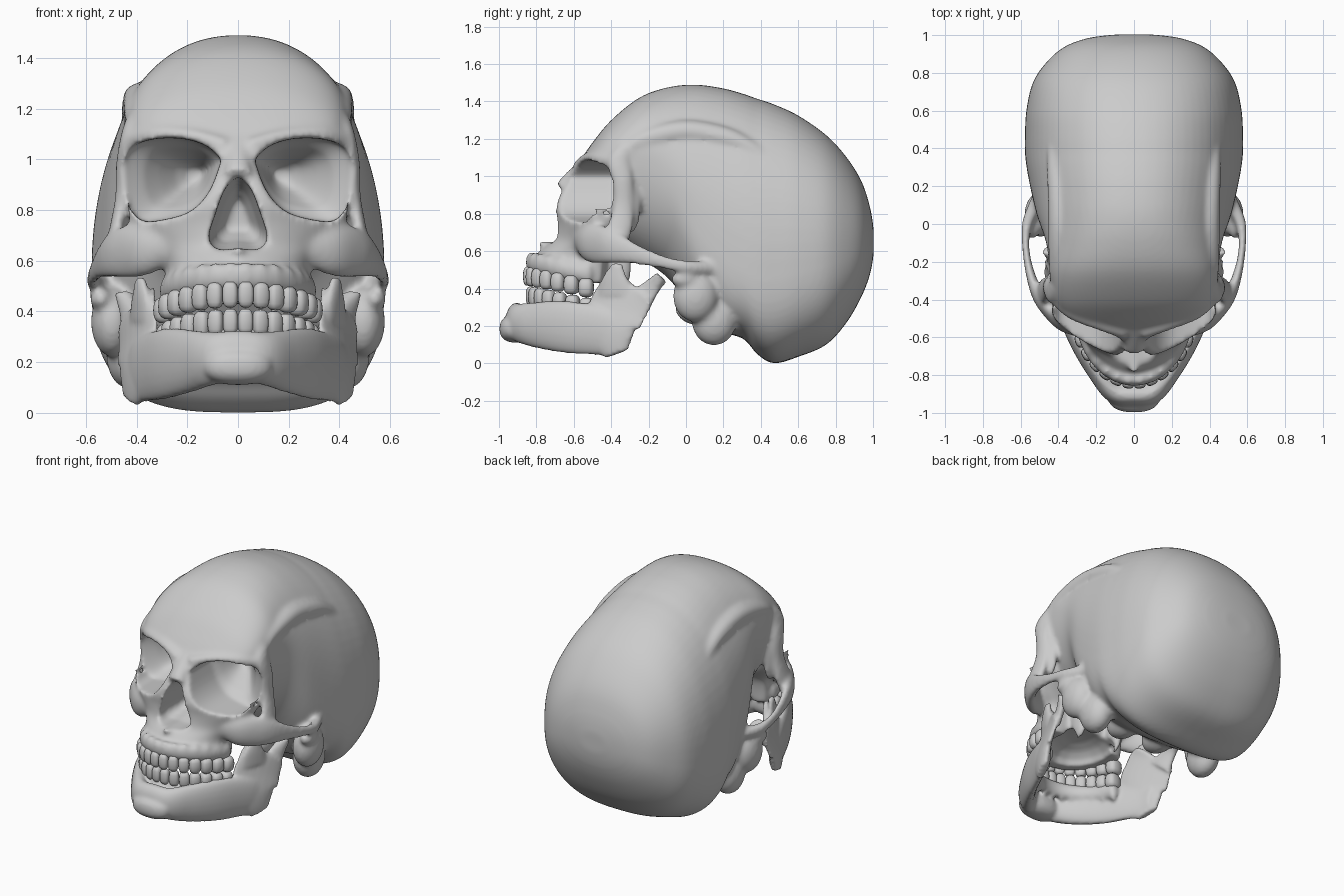
import bpy, bmesh, math
from mathutils import Vector, Matrix

if "Cube" in bpy.data.objects:
    bpy.data.objects.remove(bpy.data.objects["Cube"])

bone = bpy.data.materials.new("bone_grey")
bone.use_nodes = True
bone.diffuse_color = (0.6, 0.6, 0.6, 1)
bone.node_tree.nodes["Principled BSDF"].inputs["Base Color"].default_value = (0.6, 0.6, 0.6, 1)


def spow(v, e):
    return math.copysign(abs(v) ** e, v)


def spline(pts, n=5):
    """Catmull-Rom interpolation of tuples of any length."""
    out = []
    for i in range(len(pts) - 1):
        quad = (pts[max(i - 1, 0)], pts[i], pts[i + 1], pts[min(i + 2, len(pts) - 1)])
        for k in range(n):
            t = k / n
            out.append(tuple(0.5 * (2 * b + (c - a) * t + (2 * a - 5 * b + 4 * c - d) * t * t
                                    + (3 * b - a - 3 * c + d) * t ** 3) for a, b, c, d in zip(*quad)))
    return out + [tuple(pts[-1])]


def loft(bm, rings):
    vs = [[bm.verts.new(p) for p in r] for r in rings]
    n = len(vs[0])
    for a, b in zip(vs, vs[1:]):
        for i in range(n):
            bm.faces.new((a[i], a[(i + 1) % n], b[(i + 1) % n], b[i]))
    bm.faces.new(vs[0])
    bm.faces.new(vs[-1])


def circle(n):
    return [(math.cos(2 * math.pi * i / n), math.sin(2 * math.pi * i / n)) for i in range(n)]


def tube(bm, pts, ref=(0, 0, 1), sides=(1, -1)):
    """Tapered tube through (x, y, z, side radius, ref radius), mirrored in x."""
    pts = spline(pts)
    for s in sides:
        axis = Vector((s * ref[0], ref[1], ref[2]))
        ps = [Vector((s * p[0], p[1], p[2])) for p in pts]
        rings = []
        for i, p in enumerate(ps):
            t = (ps[min(i + 1, len(ps) - 1)] - ps[max(i - 1, 0)]).normalized()
            v = (axis - t * t.dot(axis)).normalized()
            u = t.cross(v)
            rings.append([p + u * c * pts[i][3] + v * d * pts[i][4] for c, d in circle(20)])
        loft(bm, rings)


def ball(bm, c, r, turn=0, e=1, seg=16):
    """Ellipsoid; e below 1 makes it boxier."""
    m = Matrix.Translation(c) @ Matrix.Rotation(turn, 4, "Z")
    for v in bmesh.ops.create_uvsphere(bm, u_segments=seg, v_segments=seg // 2, radius=1)["verts"]:
        v.co = m @ Vector([spow(q, e) * k for q, k in zip(v.co, r)])


def balls(bm, c, r):
    for s in (1, -1):
        ball(bm, (s * c[0], c[1], c[2]), r, seg=32)


def finish(name, bm):
    bmesh.ops.recalc_face_normals(bm, faces=bm.faces)
    me = bpy.data.meshes.new(name)
    bm.to_mesh(me)
    bm.free()
    me.materials.append(bone)
    me.shade_smooth()
    ob = bpy.data.objects.new(name, me)
    bpy.context.collection.objects.link(ob)
    return ob


def fuse(ob, cutter=None, size=0.012, smooth=10):
    """Merge overlapping forms into one skin, carve, and soften."""
    def remesh():
        m = ob.modifiers.new("fuse", "REMESH")
        m.mode, m.voxel_size, m.use_smooth_shade = "VOXEL", size, True
    remesh()
    if cutter:
        b = ob.modifiers.new("carve", "BOOLEAN")
        b.operation, b.object, b.solver = "DIFFERENCE", cutter, "EXACT"
        remesh()
    s = ob.modifiers.new("soften", "SMOOTH")
    s.factor, s.iterations = 0.5, smooth
    bpy.context.view_layer.update()
    me = bpy.data.meshes.new_from_object(ob.evaluated_get(bpy.context.evaluated_depsgraph_get()))
    ob.modifiers.clear()
    ob.data = me
    me.materials.clear()
    me.materials.append(bone)
    me.shade_smooth()
    if cutter:
        bpy.data.objects.remove(cutter)


# Braincase: sections along y as (y, top, bottom, half width, widest height, lower exponent)
bm = bmesh.new()
sections = [(-.62, 1.02, .93, .1, .98, .9), (-.57, 1.08, .85, .25, 1.0, .9), (-.5, 1.18, .75, .36, 1.04, .9),
            (-.4, 1.3, .64, .425, 1.08, .9), (-.25, 1.42, .56, .445, 1.12, .9), (-.1, 1.475, .46, .465, 1.02, .9),
            (.05, 1.49, .28, .515, .8, .7), (.2, 1.47, .17, .55, .65, .6), (.31, 1.44, .13, .57, .58, .6),
            (.38, 1.415, .05, .577, .55, .62), (.47, 1.385, .0, .577, .55, .66), (.6, 1.325, .035, .57, .56, .7),
            (.75, 1.22, .1, .535, .58, .76), (.86, 1.1, .22, .46, .6, .8), (.94, .97, .36, .365, .62, .85),
            (.985, .83, .48, .24, .64, .9), (1.003, .72, .58, .1, .65, .9)]
rings = []
for y, top, bot, w, zc, low in spline(sections):
    rings.append([(w * spow(c, .9 if s >= 0 else low), y,
                   zc + (top - zc) * spow(s, .9) if s >= 0 else zc + (zc - bot) * spow(s, low))
                  for c, s in circle(72)])
loft(bm, rings)
# Temple ridge
tube(bm, [(.4, -.35, 1.1, .035, .04), (.395, -.25, 1.18, .055, .055), (.385, -.1, 1.225, .07, .065),
          (.385, .05, 1.235, .07, .065), (.4, .25, 1.19, .06, .06), (.42, .42, 1.1, .04, .04)])
balls(bm, (.495, .05, .36), (.085, .12, .14))    # mastoid
balls(bm, (.43, .15, .23), (.09, .12, .135))
balls(bm, (.14, .08, .3), (.09, .14, .1))        # base of the braincase
balls(bm, (.54, -.01, .45), (.045, .07, .045))   # ear opening rim
balls(bm, (.14, -.36, .52), (.035, .07, .14))    # plates behind the palate

# Face: sections along z as (z, front y, back y, half width, front exponent)
face = [(.43, -.82, -.43, .28, 1), (.53, -.82, -.42, .285, 1), (.6, -.78, -.4, .3, 1.1),
        (.66, -.73, -.36, .36, 1.3), (.74, -.71, -.28, .42, 1.35), (.82, -.71, -.24, .435, 1.3),
        (.9, -.68, -.24, .44, 1.3), (1.0, -.61, -.24, .44, 1.15), (1.08, -.54, -.24, .43, 1)]
rings = []
for z, yf, yb, w, e in spline(face):
    mid = max(-.48, yf + .2)
    rings.append([(w * spow(c, .6 if s > 0 else e),
                   mid + ((yb - mid) * spow(s, .6) if s > 0 else (mid - yf) * spow(s, e)), z)
                  for c, s in circle(48)])
loft(bm, rings)
# Nasal bridge and spine
tube(bm, [(0, -.53, 1.07, .06, .04), (0, -.62, .99, .05, .035), (0, -.672, .94, .055, .03)],
     (0, 1, 0), (1,))
tube(bm, [(0, -.7, .62, .05, .03), (0, -.785, .65, .02, .02)], sides=(1,))
# Brow ridge, outer eye pillar, cheekbone and arch
tube(bm, [(.05, -.575, 1.045, .035, .04), (.18, -.535, 1.09, .03, .03), (.33, -.475, 1.1, .03, .03),
          (.43, -.385, 1.07, .03, .04)])
tube(bm, [(.49, -.4, .62, .035, .07), (.478, -.355, .72, .03, .07), (.455, -.335, .85, .03, .055),
          (.453, -.34, .98, .028, .055), (.435, -.36, 1.08, .03, .06), (.415, -.32, 1.15, .03, .04)], (0, 1, 0))
balls(bm, (.425, -.3, .84), (.03, .06, .15))
tube(bm, [(.24, -.56, .67, .05, .06), (.36, -.52, .645, .055, .1), (.44, -.46, .635, .045, .105),
          (.505, -.38, .615, .035, .085), (.55, -.26, .58, .024, .055), (.573, -.12, .54, .02, .036),
          (.563, .01, .515, .03, .036), (.5, .14, .51, .04, .04)])


# Dental arches
def bite(y):
    return .42 - .2 * (y + .87)


def arch(w, front, count=14):
    for i in range(count):
        a = math.radians(85) * (2 * (i + .5) / count - 1)
        d = -.46 - front
        x, y = w * math.sin(a), -.46 - d * math.cos(a)
        speed = math.hypot(w * math.cos(a), d * math.sin(a))
        yield x, y, math.atan2(d * math.sin(a), w * math.cos(a)), speed * .108


def gums(bm, w, front, up):
    pts = list(arch(w, front))
    tube(bm, [(x, y + .012, bite(y) + up * .125, .034, .05) for x, y, _, _ in pts], sides=(1,))
    for x, y, turn, h in pts:
        ball(bm, (x, y + .006, bite(y) + up * .13), (h * .75, .032, .06), turn)


def teeth(name, w, front, up):
    bm = bmesh.new()
    for x, y, turn, h in arch(w, front):
        depth = .028 + .022 * min(1, abs(x) / .28) ** 3
        ball(bm, (x, y, bite(y) + up * .052), (h, depth, .052), turn, .7)
    finish(name, bm)


gums(bm, .285, -.835, 1)
skull = finish("cranium", bm)

# Hollows: eye sockets, nose opening and palate
bm = bmesh.new()
orbit = [(.065, 1.0), (.12, 1.05), (.21, 1.08), (.33, 1.08), (.42, 1.045), (.45, .96), (.435, .84),
         (.385, .76), (.28, .765), (.18, .8), (.11, .88)]
orbit = spline(orbit + orbit[:1], 3)[:-1]
for s in (1, -1):
    loft(bm, [[(s * (.15 + (x - .15) * k), y, .94 + (z - .94) * k) for x, z in orbit]
              for y, k in ((-.95, 1), (-.39, 1), (-.34, .74), (-.27, .52), (-.2, .32), (-.16, .15))])
half = spline([(0, .935), (.05, .885), (.09, .78), (.115, .69), (.08, .645), (0, .65)], 3)
nose = half + [(-x, z) for x, z in half[-2:0:-1]]
loft(bm, [[(x * k, y, .77 + (z - .77) * k) for x, z in nose]
          for y, k in ((-.95, 1), (-.62, 1), (-.5, .75), (-.42, .4))])
ball(bm, (0, -.52, .42), (.2, .24, .11))
fuse(skull, finish("hollows", bm))

# Lower jaw: body, chin, ramus, front and rear processes
bm = bmesh.new()
side = [(.1, -.89, .215, .06, .105), (.19, -.79, .205, .052, .125), (.28, -.65, .195, .048, .14),
        (.35, -.51, .18, .042, .135), (.4, -.4, .16, .035, .12), (.42, -.33, .15, .028, .09)]
tube(bm, [(-p[0],) + p[1:] for p in side[::-1]] + [(0, -.905, .225, .06, .1)] + side, sides=(1,))
ball(bm, (0, -.91, .185), (.14, .088, .075), 0, .85, 32)
flank = (.42, 1, 0)
tube(bm, [(.42, -.37, .05, .025, .07), (.41, -.39, .12, .032, .125), (.4, -.4, .2, .032, .165),
          (.395, -.36, .3, .026, .175), (.4, -.305, .39, .022, .165), (.4, -.28, .42, .018, .13)], flank)
tube(bm, [(.385, -.38, .36, .022, .1), (.385, -.38, .45, .022, .075), (.385, -.365, .535, .018, .028)], flank)
tube(bm, [(.42, -.25, .33, .025, .08), (.435, -.18, .41, .028, .05), (.44, -.13, .46, .055, .032)], flank)
gums(bm, .28, -.825, -1)
fuse(finish("lower_jaw", bm), size=.011, smooth=8)

teeth("upper_teeth", .29, -.845, 1)
teeth("lower_teeth", .28, -.83, -1)
